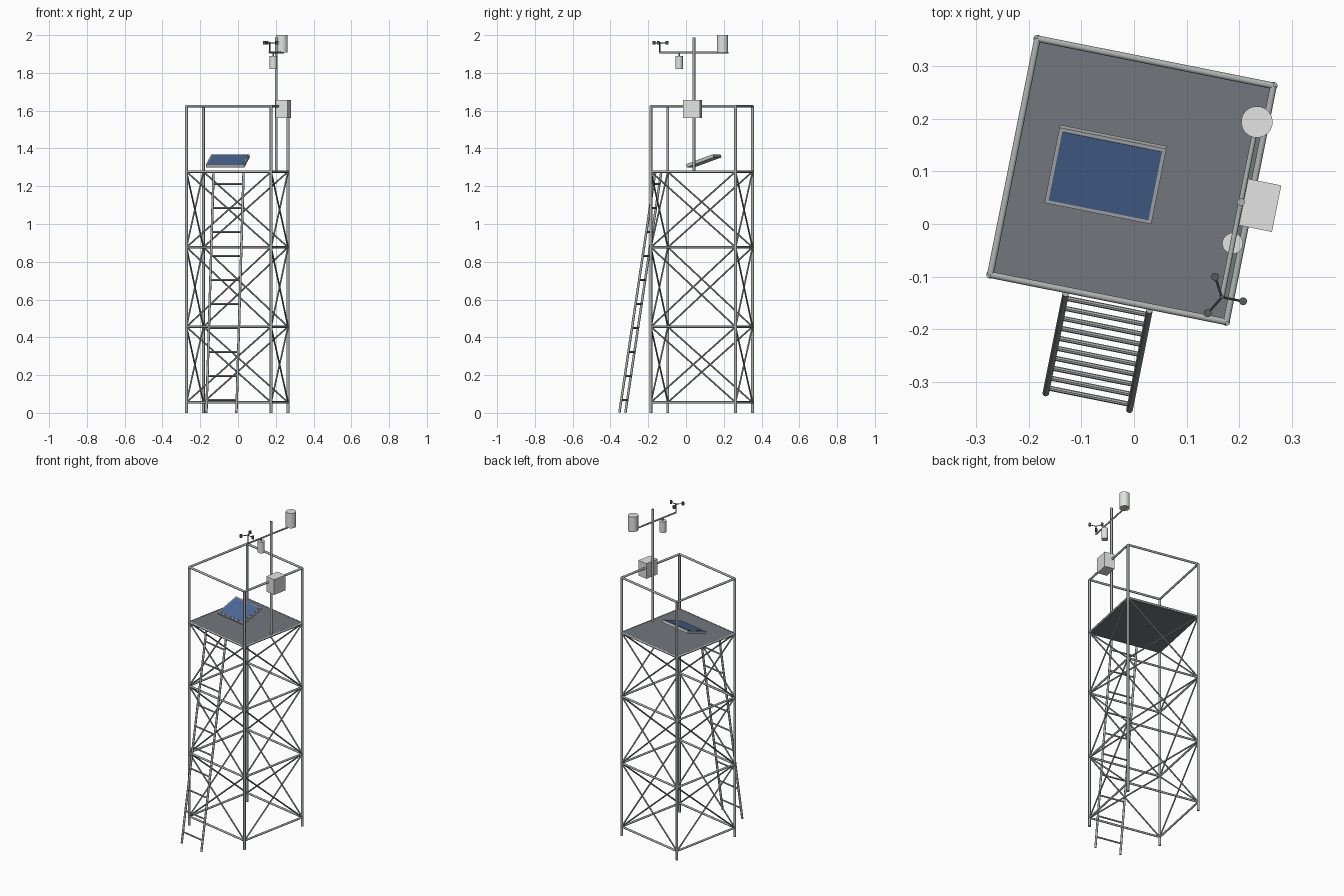
import bpy
import bmesh
import math
from mathutils import Matrix, Vector

cube = bpy.data.objects.get("Cube")
if cube:
    bpy.data.objects.remove(cube, do_unlink=True)

# The whole tower is turned slightly about the vertical axis
FRAME = Matrix.Translation((-0.004, 0.083, 0)) @ Matrix.Rotation(math.radians(-11.3), 4, 'Z')
HALF = 0.2285
DECK_Z, RAIL_Z = 1.277, 1.624


def material(name, rgb, rough=0.6):
    m = bpy.data.materials.new(name)
    m.use_nodes = True
    m.diffuse_color = (*rgb, 1)
    bsdf = m.node_tree.nodes["Principled BSDF"]
    bsdf.inputs["Base Color"].default_value = (*rgb, 1)
    bsdf.inputs["Roughness"].default_value = rough
    return m


steel = material("galvanised steel", (0.42, 0.45, 0.44))
decking = material("deck grey", (0.17, 0.187, 0.205))
blue = material("solar blue", (0.072, 0.143, 0.32))
trim = material("aluminium trim", (0.5, 0.51, 0.51))
pale = material("pale grey casing", (0.76, 0.775, 0.76))
dark = material("dark instrument grey", (0.1, 0.107, 0.11))


def finish(name, bm, mat):
    bm.transform(FRAME)
    mesh = bpy.data.meshes.new(name)
    bm.to_mesh(mesh)
    bm.free()
    mesh.materials.append(mat)
    ob = bpy.data.objects.new(name, mesh)
    bpy.context.collection.objects.link(ob)
    bpy.ops.object.select_all(action='DESELECT')
    ob.select_set(True)
    bpy.context.view_layer.objects.active = ob
    bpy.ops.object.shade_smooth_by_angle(angle=math.radians(40))


def tubes(name, pairs, r, mat, sides=10):
    bm = bmesh.new()
    for a, b in pairs:
        a, b = Vector(a), Vector(b)
        turn = (b - a).to_track_quat('Z', 'Y').to_matrix().to_4x4()
        bmesh.ops.create_cone(bm, cap_ends=True, segments=sides, radius1=r, radius2=r,
                              depth=(b - a).length,
                              matrix=Matrix.Translation((a + b) / 2) @ turn)
    finish(name, bm, mat)


def box(name, centre, size, mat, turn=Matrix()):
    bm = bmesh.new()
    bmesh.ops.create_cube(bm, size=1, matrix=Matrix.Diagonal((*size, 1)))
    bm.transform(Matrix.Translation(centre) @ turn)
    finish(name, bm, mat)


corners = [(-HALF, -HALF), (HALF, -HALF), (HALF, HALF), (-HALF, HALF)]
sides = list(zip(corners, corners[1:] + corners[:1]))

# Corner legs carry on up as railing posts
tubes("corner_legs", [((*c, 0), (*c, RAIL_Z)) for c in corners], 0.0075, steel, 12)
tubes("top_railing", [((*a, RAIL_Z), (*b, RAIL_Z)) for a, b in sides], 0.0065, steel)

# Horizontal rings and crossed braces
levels = [0.056, 0.456, 0.877, DECK_Z]
tubes("horizontal_girts", [((*a, z), (*b, z)) for z in levels for a, b in sides], 0.006, steel)
braces = []
for low, high in zip(levels, levels[1:]):
    for a, b in sides:
        braces += [((*a, low), (*b, high)), ((*b, low), (*a, high))]
tubes("cross_braces", braces, 0.0045, steel, 8)

# Deck
box("deck", (0, 0, DECK_Z - 0.002), (2 * HALF, 2 * HALF, 0.012), decking)

# Leaning ladder
foot, head, ladder_half = Vector((0, -0.428, 0.001)), Vector((0, -0.235, 1.272)), 0.081
across = Vector((ladder_half, 0, 0))
tubes("ladder_rails", [(foot + s * across, head + s * across) for s in (-1, 1)], 0.0065, steel)
rungs = []
for i in range(10):
    p = foot.lerp(head, (i + 0.53) / 10)
    rungs.append((p - across, p + across))
tubes("ladder_rungs", rungs, 0.0048, steel, 8)

# Tilted solar panel
tilt = Matrix.Rotation(math.radians(20), 4, 'X')
panel_mid = Vector((-0.051, 0.001, 1.334))
box("panel_frame", panel_mid, (0.207, 0.155, 0.016), trim, tilt)
box("panel_glass", panel_mid + tilt @ Vector((0, 0, 0.008)), (0.193, 0.141, 0.003), blue, tilt)

# Instrument mast and cross arm
MAST, ARM_Z = 0.211, 1.907
tubes("mast", [((MAST, 0, DECK_Z), (MAST, 0, 1.987))], 0.0075, steel, 12)
tubes("cross_arm", [((MAST, -0.185, ARM_Z), (MAST, 0.185, ARM_Z))], 0.005, steel)
box("control_box", (0.248, 0.001, 1.609), (0.064, 0.09, 0.096), pale)

# Rain gauge and sensor shield
tubes("rain_gauge", [((MAST, 0.155, ARM_Z), (MAST, 0.155, 2.0))], 0.03, pale, 20)
tubes("sensor_shield", [((MAST, -0.08, 1.82), (MAST, -0.08, 1.89))], 0.02, pale, 14)
tubes("shield_hanger", [((MAST, -0.08, 1.888), (MAST, -0.08, ARM_Z))], 0.004, steel, 8)

# Spinning cup wind gauge
hub = Vector((MAST, -0.184, 1.959))
spokes = [Matrix.Rotation(math.radians(120 * k), 3, 'Z') @ Vector((0.041, 0, 0)) for k in range(3)]
cup_rise = Vector((0, 0, 0.009))
tubes("wind_gauge_post", [((hub.x, hub.y, ARM_Z), hub + Vector((0, 0, 0.005)))], 0.004, dark, 8)
tubes("wind_gauge_arms", [(hub, hub + s) for s in spokes], 0.0022, dark, 8)
tubes("wind_gauge_cups", [(hub + s - cup_rise, hub + s + cup_rise) for s in spokes], 0.0075, dark, 12)
